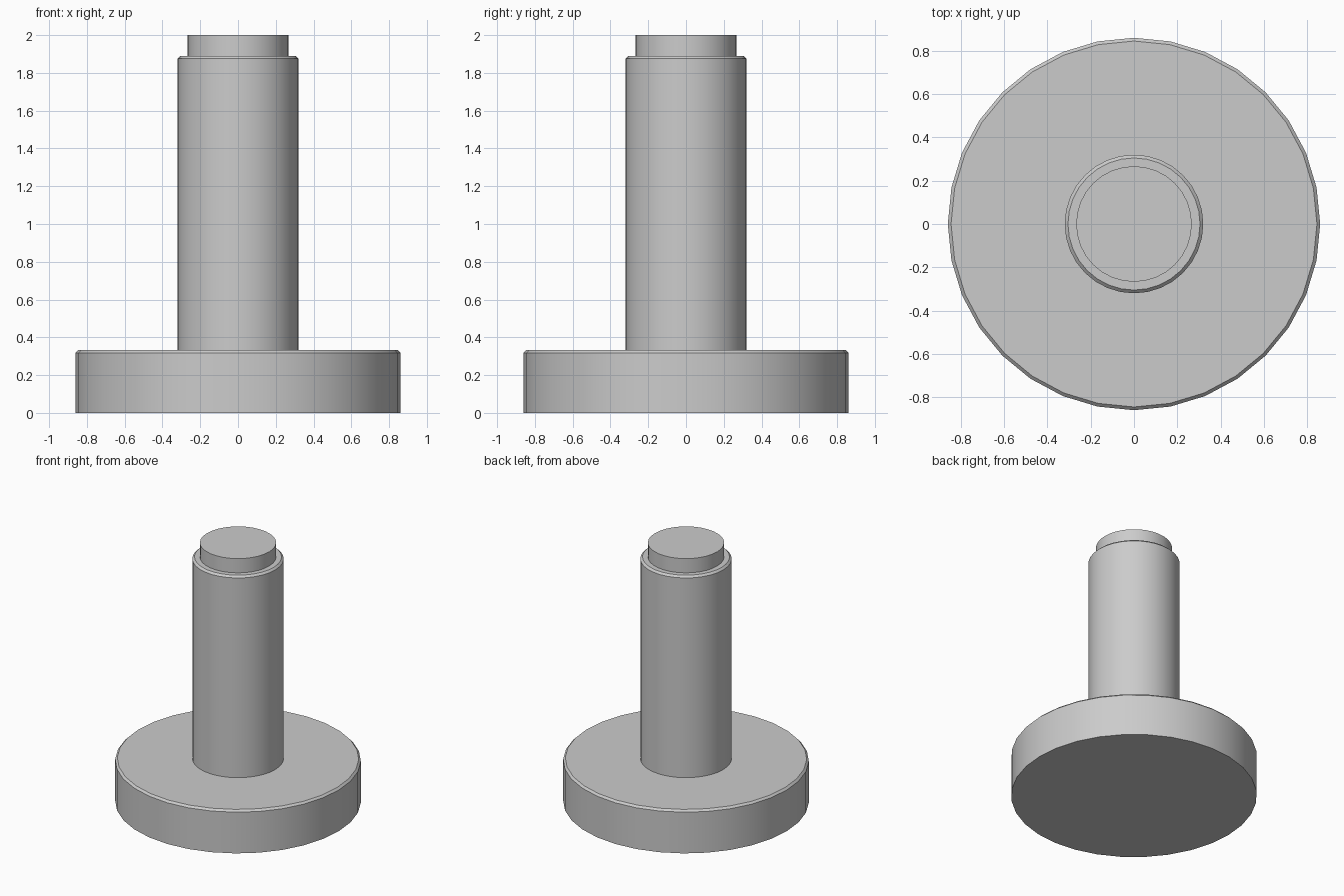
import bpy
import math

cube = bpy.data.objects.get("Cube")
if cube:
    bpy.data.objects.remove(cube, do_unlink=True)

SIDES = 32

# Plain grey metal
grey = bpy.data.materials.new("plain_grey")
grey.use_nodes = True
colour = (0.6, 0.6, 0.6, 1)
grey.diffuse_color = colour
grey.node_tree.nodes["Principled BSDF"].inputs["Base Color"].default_value = colour


def turned_part(name, profile):
    """Solid of revolution from (radius, height) pairs, capped at both ends."""
    verts = [(r * math.cos(math.tau * i / SIDES), r * math.sin(math.tau * i / SIDES), z)
             for r, z in profile for i in range(SIDES)]
    faces = [list(reversed(range(SIDES))),
             list(range(len(verts) - SIDES, len(verts)))]
    for ring in range(len(profile) - 1):
        low, high = ring * SIDES, (ring + 1) * SIDES
        for i in range(SIDES):
            j = (i + 1) % SIDES
            faces.append([low + i, low + j, high + j, high + i])
    mesh = bpy.data.meshes.new(name)
    mesh.from_pydata(verts, [], faces)
    mesh.materials.append(grey)
    obj = bpy.data.objects.new(name, mesh)
    bpy.context.collection.objects.link(obj)
    bpy.ops.object.select_all(action="DESELECT")
    obj.select_set(True)
    bpy.context.view_layer.objects.active = obj
    bpy.ops.object.shade_smooth_by_angle(angle=math.radians(30))
    return obj


# Wide foot disc, with a chamfered top rim
turned_part("base_disc", [(0.86, 0), (0.86, 0.318), (0.845, 0.333)])

# Main shaft, with a chamfered shoulder
turned_part("shaft", [(0.32, 0.32), (0.32, 1.875), (0.305, 1.89)])

# Narrow plug on the end of the shaft
turned_part("end_plug", [(0.267, 1.88), (0.267, 2.0)])
